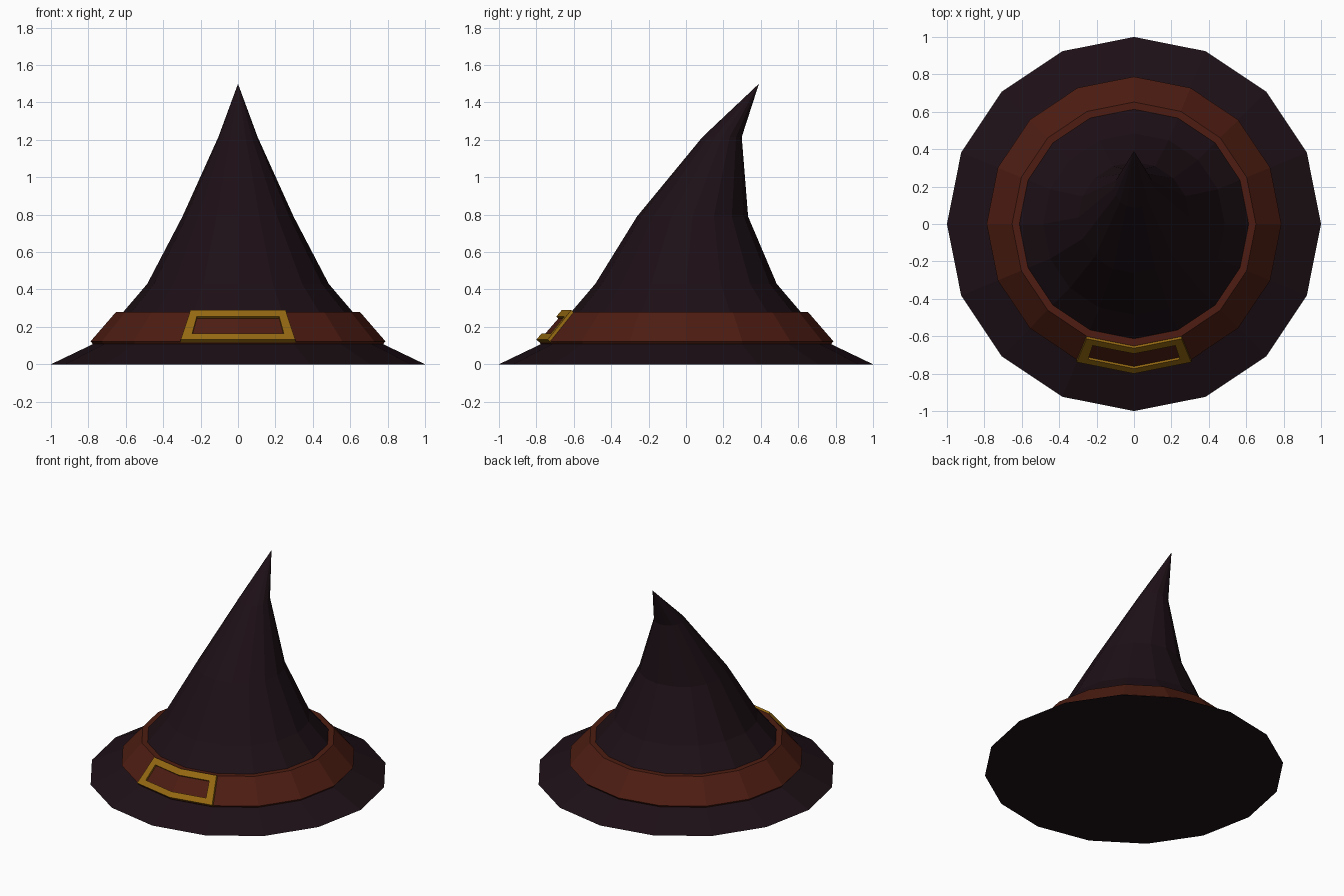
import bpy, math
from mathutils import Vector

if "Cube" in bpy.data.objects:
    bpy.data.objects.remove(bpy.data.objects["Cube"])

N = 16


def material(name, color):
    m = bpy.data.materials.new(name)
    m.diffuse_color = (*color, 1)
    m.use_nodes = True
    m.node_tree.nodes["Principled BSDF"].inputs["Base Color"].default_value = m.diffuse_color
    return m


def make(name, verts, faces, mat):
    me = bpy.data.meshes.new(name)
    me.from_pydata(verts, [], faces)
    me.materials.append(mat)
    ob = bpy.data.objects.new(name, me)
    bpy.context.collection.objects.link(ob)
    return ob


def ring(r, z, dy=0):
    return [(r * math.sin(2 * math.pi * i / N),
             dy - r * math.cos(2 * math.pi * i / N), z) for i in range(N)]


def bridge(a, b):
    return [(a * N + i, a * N + (i + 1) % N, b * N + (i + 1) % N, b * N + i)
            for i in range(N)]


felt = material("dark_felt", (0.012, 0.005, 0.008))
leather = material("brown_leather", (0.075, 0.012, 0.006))
brass = material("brass", (0.30, 0.14, 0.006))

# Hat body: brim and bent cone as (radius, height, backward shift)
rings = [(1, 0, 0), (0.75, 0.12, 0), (0.485, 0.43, 0),
         (0.297, 0.79, 0.035), (0.105, 1.215, 0.193)]
verts, faces = [], [tuple(reversed(range(N)))]
for r in rings:
    verts += ring(*r)
for k in range(len(rings) - 1):
    faces += bridge(k, k + 1)
tip = len(verts)
verts.append((0, 0.39, 1.5))
last = (len(rings) - 1) * N
faces += [(last + i, last + (i + 1) % N, tip) for i in range(N)]
make("hat_body", verts, faces, felt)

# Band: closed cross-section swept around the cone
section = [(0.775, 0.107), (0.788, 0.123), (0.652, 0.28), (0.6, 0.28), (0.72, 0.107)]
verts, faces = [], []
for r in section:
    verts += ring(*r)
for k in range(len(section)):
    faces += bridge(k, (k + 1) % len(section))
make("hat_band", verts, faces, leather)


# Buckle: frame following the two front facets of the band
def buckle_point(u, t):
    r, z = 0.80 + (0.664 - 0.80) * t, 0.132 + (0.29 - 0.132) * t
    a = math.pi / 8
    return Vector((r * math.sin(a) * u, -r * (1 - abs(u) * (1 - math.cos(a))), z))


cols, rows = [-1, -0.83, 0, 0.83, 1], [0, 0.2, 0.78, 1]
inward = Vector((0, 0.018, -0.016))
front = [buckle_point(u, t) for t in rows for u in cols]
verts = front + [p + inward for p in front]
C, half = len(cols), len(front)
quads = [(j * C + i, j * C + i + 1, (j + 1) * C + i + 1, (j + 1) * C + i)
         for j in range(3) for i in range(4) if not (j == 1 and i in (1, 2))]
edges = {(q[k], q[(k + 1) % 4]) for q in quads for k in range(4)}
faces = quads + [tuple(v + half for v in reversed(q)) for q in quads]
faces += [(b, a, a + half, b + half) for a, b in edges if (b, a) not in edges]
make("buckle", verts, faces, brass)
